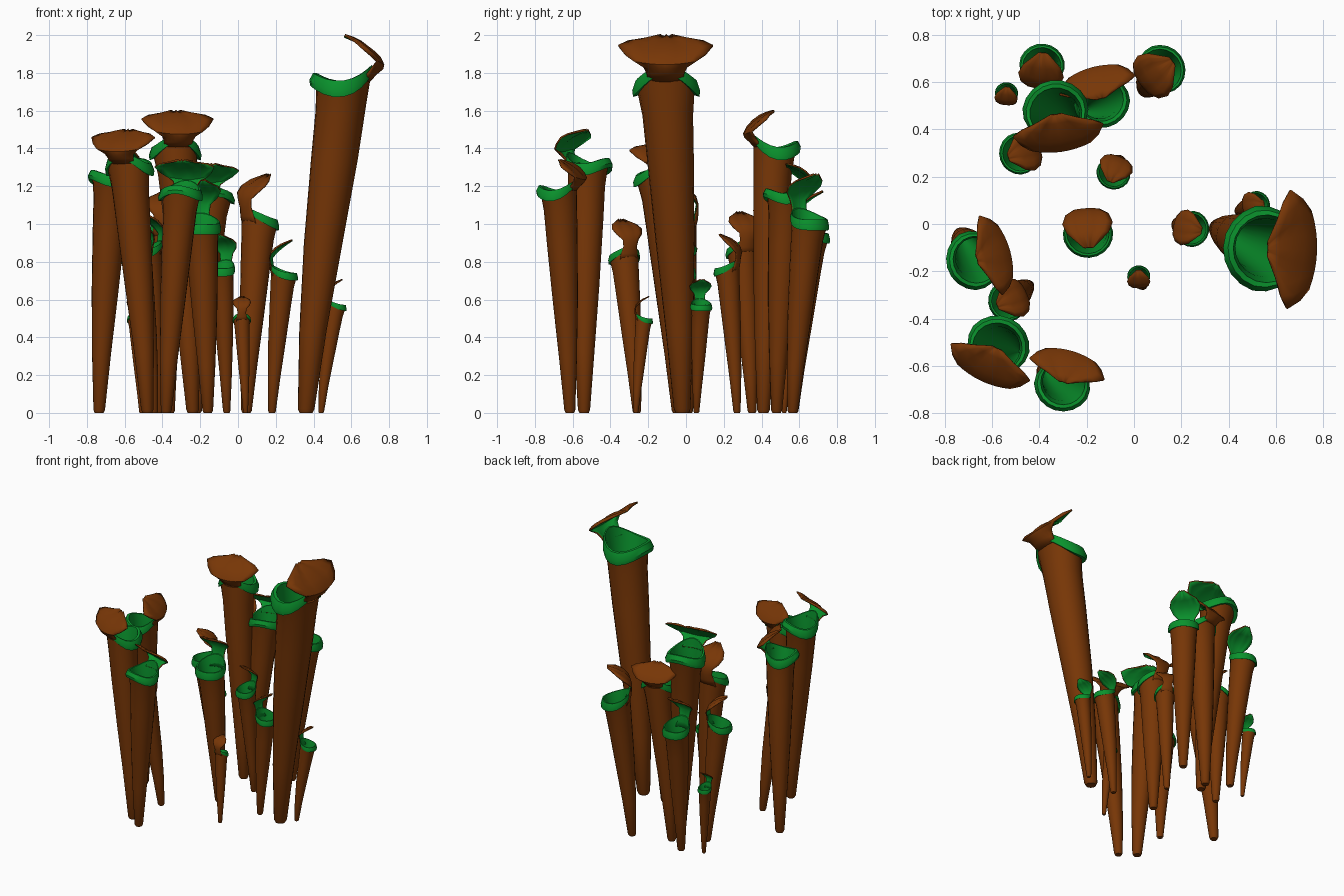
import bpy, bmesh, math
from mathutils import Vector

if "Cube" in bpy.data.objects:
    bpy.data.objects.remove(bpy.data.objects["Cube"])


def make_material(name, rgb):
    mat = bpy.data.materials.new(name)
    mat.use_nodes = True
    mat.diffuse_color = (*rgb, 1)
    mat.node_tree.nodes["Principled BSDF"].inputs["Base Color"].default_value = (*rgb, 1)
    return mat


BROWN = make_material("rust_brown", (0.185, 0.037, 0.002))
GREEN = make_material("leaf_green", (0.003, 0.29, 0.026))
SEGMENTS = 20

# Tube rings: radius, height fraction, rim-wave weight, lip flare, lift
RINGS = [
    (0.017, 0.0, 0, 0, 0), (0.022, 0.012, 0, 0, 0), (0.036, 0.25, 0, 0, 0),
    (0.051, 0.52, 0, 0, 0), (0.062, 0.78, 0, 0, 0), (0.067, 0.92, 0.5, 0, 0),
    (0.070, 1.0, 0.9, 0.08, -0.010),
    (0.073, 1.0, 1, 0.25, -0.014), (0.074, 1.0, 0.95, 0.27, 0.002),
    (0.072, 1.0, 0.7, 0.16, 0.026), (0.069, 1.0, 0.65, 0.05, 0.026),
    (0.062, 0.95, 0.6, 0, 0),
    (0.052, 0.78, 0, 0, 0), (0.040, 0.52, 0, 0, 0), (0.026, 0.25, 0, 0, 0),
    (0.004, 0.06, 0, 0, 0),
]
FIRST_GREEN = 6

# Each style: mouth height, lip flare, rim wave (mean, cos, cos2), hood path (back, up, half width)
TALL = dict(mouth=0.86, flare=1.0, wave=(0.013, -0.015, 0.022), curl=1.3, hood=[
    (0.066, 0.015, 0.046), (0.084, 0.035, 0.050), (0.102, 0.050, 0.058),
    (0.105, 0.062, 0.084), (0.096, 0.078, 0.108), (0.078, 0.096, 0.126),
    (0.052, 0.116, 0.100), (0.026, 0.130, 0.062), (0.002, 0.140, 0.020)])
SHORT = dict(mouth=0.79, flare=0.55, wave=(0.010, -0.035, 0.010), curl=0, hood=[
    (0.066, -0.01, 0.050), (0.076, 0.030, 0.046), (0.080, 0.065, 0.038),
    (0.080, 0.100, 0.044), (0.070, 0.132, 0.072), (0.044, 0.160, 0.084),
    (0.008, 0.182, 0.070), (-0.050, 0.206, 0.018)])


def finish(bm, name, materials):
    mesh = bpy.data.meshes.new(name)
    bm.to_mesh(mesh)
    bm.free()
    obj = bpy.data.objects.new(name, mesh)
    bpy.context.collection.objects.link(obj)
    for mat in materials:
        mesh.materials.append(mat)
    bpy.context.view_layer.objects.active = obj
    bpy.ops.object.select_all(action='DESELECT')
    obj.select_set(True)
    bpy.ops.object.shade_smooth_by_angle(angle=math.radians(35))
    return obj


def build_tube(name, style, base, mouth, facing, height, girth):
    """Tapered trumpet with a rolled lip and a hollow green throat."""
    bm = bmesh.new()
    mean, c1, c2 = style["wave"]
    start = math.atan2(facing.y, facing.x)
    rings = []
    for radius, frac, weight, flare, lift in RINGS:
        centre = base.lerp(mouth, frac ** 1.25)
        ring = []
        for i in range(SEGMENTS):
            a = 2 * math.pi * i / SEGMENTS
            wave = mean + c1 * math.cos(a) + c2 * math.cos(2 * a)
            spread = 1 + flare * style["flare"] * min(1, 0.8 + 0.8 * math.cos(a))
            r = radius * spread * height * girth
            z = height * (style["mouth"] * frac + wave * weight + lift)
            ring.append(bm.verts.new((centre.x + r * math.cos(start + a),
                                      centre.y + r * math.sin(start + a), z)))
        rings.append(ring)
    for k, (low, high) in enumerate(zip(rings, rings[1:])):
        for i in range(SEGMENTS):
            j = (i + 1) % SEGMENTS
            face = bm.faces.new((low[i], low[j], high[j], high[i]))
            face.material_index = int(k >= FIRST_GREEN)
    bm.faces.new(rings[0][::-1])
    bm.faces.new(rings[-1]).material_index = 1
    finish(bm, name + "_tube", (BROWN, GREEN))


def build_hood(name, style, mouth, facing, height, girth):
    """Curved leaf rising from the back of the rim and arching over the mouth."""
    bm = bmesh.new()
    side = Vector((-facing.y, facing.x))
    columns = 8
    rows = []
    for k, (back, up, half) in enumerate(style["hood"]):
        row = []
        for i in range(columns + 1):
            s = 2 * i / columns - 1
            u = s * half
            b = back - (7.0 if k < 3 else 2.0) * u * u
            ripple = 0.003 * math.cos(s * 9) if k > 3 else 0
            p = mouth + (side * u - facing * b) * height * girth
            z = (style["mouth"] + up + style["curl"] * u * u + ripple) * height
            row.append(bm.verts.new((p.x, p.y, z)))
        rows.append(row)
    for low, high in zip(rows, rows[1:]):
        for i in range(columns):
            bm.faces.new((low[i], high[i], high[i + 1], low[i + 1]))
    obj = finish(bm, name + "_hood", (BROWN, GREEN))
    shell = obj.modifiers.new("thickness", 'SOLIDIFY')
    shell.thickness = 0.006 * height
    shell.offset = -1
    shell.material_offset = 1


# name, style, base xy, mouth xy, facing xy, height, girth
PLANTS = [
    ("giant_right", TALL, (0.36, -0.02), (0.565, -0.105), (-1, 0.03), 2.0, 1.0),
    ("small_right", SHORT, (0.44, 0.055), (0.515, 0.08), (1, 0.15), 0.71, 1.0),
    ("mid_right", SHORT, (0.18, 0.0), (0.24, -0.02), (1, -0.2), 0.92, 1.0),
    ("small_front", SHORT, (0.04, -0.265), (0.02, -0.225), (0, 1), 0.62, 0.95),
    ("centre", SHORT, (-0.16, 0.01), (-0.195, -0.035), (0.05, -1), 1.24, 1.03),
    ("centre_back", SHORT, (-0.06, 0.27), (-0.085, 0.22), (-0.4, -1), 0.95, 0.92),
    ("left_front", SHORT, (-0.445, -0.26), (-0.53, -0.325), (-1, -0.45), 1.03, 1.0),
    ("tall_front_left", TALL, (-0.48, -0.54), (-0.58, -0.525), (0.42, 0.9), 1.5, 0.98),
    ("tall_front", TALL, (-0.38, -0.615), (-0.30, -0.67), (-0.28, -0.96), 1.34, 0.98),
    ("tall_back", TALL, (-0.22, 0.48), (-0.14, 0.53), (0.25, -0.97), 1.32, 1.0),
    ("back_right", SHORT, (0.045, 0.565), (0.11, 0.65), (0.8, 0.6), 1.27, 1.0),
    ("tall_back_left", TALL, (-0.24, 0.41), (-0.33, 0.465), (-0.14, 0.99), 1.6, 0.96),
    ("far_back", SHORT, (-0.36, 0.57), (-0.39, 0.665), (0.1, 1), 1.18, 0.98),
    ("small_back_left", SHORT, (-0.51, 0.52), (-0.54, 0.55), (0.1, 1), 0.62, 0.95),
    ("back_left", SHORT, (-0.42, 0.35), (-0.48, 0.30), (-1, -0.35), 1.07, 1.0),
    ("tall_left", TALL, (-0.735, -0.045), (-0.665, -0.15), (-0.96, -0.28), 1.43, 0.97),
]

for name, style, base, mouth, facing, height, girth in PLANTS:
    base, mouth, facing = Vector(base), Vector(mouth), Vector(facing).normalized()
    build_tube(name, style, base, mouth, facing, height, girth)
    build_hood(name, style, mouth, facing, height, girth)
